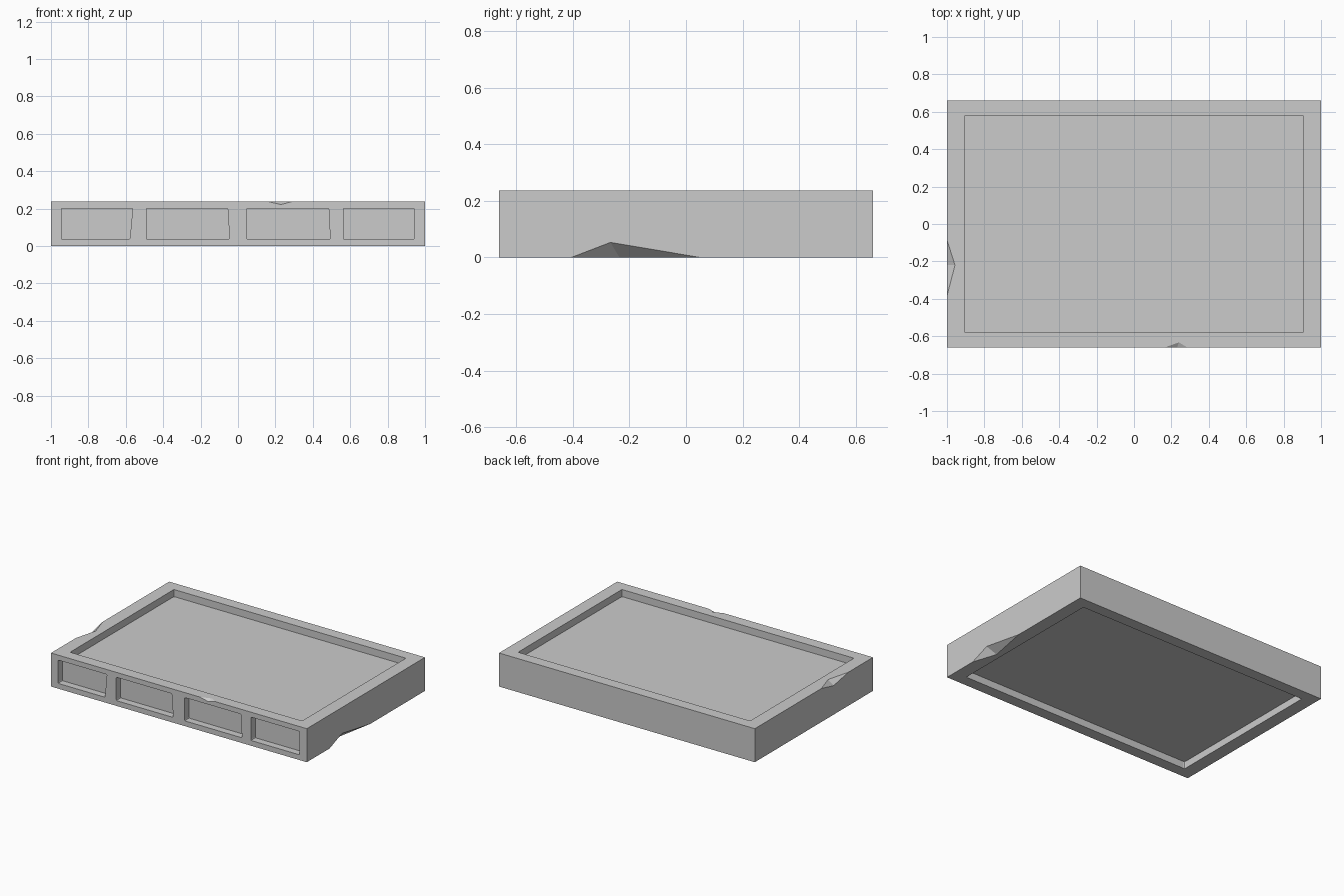
import bpy, bmesh
from mathutils import Vector

if "Cube" in bpy.data.objects:
    bpy.data.objects.remove(bpy.data.objects["Cube"])

HX, HY, H = 1.0, 0.66, 0.237


def make_object(name, bm):
    bmesh.ops.recalc_face_normals(bm, faces=bm.faces[:])
    mesh = bpy.data.meshes.new(name)
    bm.to_mesh(mesh)
    bm.free()
    obj = bpy.data.objects.new(name, mesh)
    bpy.context.collection.objects.link(obj)
    return obj


def prism(name, outline, direction, radius=0.0):
    """Extrude an outline and slightly round its side edges."""
    bm = bmesh.new()
    base = bm.faces.new([bm.verts.new(p) for p in outline])
    ext = bmesh.ops.extrude_face_region(bm, geom=[base], use_keep_orig=True)
    moved = [g for g in ext["geom"] if isinstance(g, bmesh.types.BMVert)]
    d = Vector(direction)
    bmesh.ops.translate(bm, vec=d, verts=moved)
    bmesh.ops.recalc_face_normals(bm, faces=bm.faces[:])
    if radius:
        sides = [e for e in bm.edges
                 if abs((e.verts[0].co - e.verts[1].co).normalized().dot(d.normalized())) > 0.99]
        bmesh.ops.bevel(bm, geom=sides, offset=radius, segments=2, profile=0.5, affect='EDGES')
    return make_object(name, bm)


def chip(name, a, b, p, q, t=0.3):
    """Broken edge: a, b lie on the edge; p, q end the inner crease."""
    a, b, p, q = map(Vector, (a, b, p, q))
    m = (p + q) / 2
    pts = [a + t * (a - m), b + t * (b - m), p + t * (p - q), q + t * (q - p)]
    bm = bmesh.new()
    v = [bm.verts.new(c) for c in pts]
    for i, j, k in ((0, 1, 2), (0, 1, 3), (0, 2, 3), (1, 2, 3)):
        bm.faces.new((v[i], v[j], v[k]))
    return make_object(name, bm)


def rect(x, y, z):
    return [(-x, -y, z), (x, -y, z), (x, y, z), (-x, y, z)]


# Main slab
slab = prism("stone_slab", rect(HX, HY, 0), (0, 0, H))

# Shallow trays in the top and the underside
cutters = [
    prism("top_recess", rect(0.907, 0.58, H - 0.05), (0, 0, 0.1), 0.007),
    prism("bottom_recess", rect(0.907, 0.58, 0.05), (0, 0, -0.1), 0.007),
]

# Front panels: left, right at the bottom, right at the top
for left, low, high in ((-0.945, -0.578, -0.563), (-0.49, -0.045, -0.055),
                        (0.045, 0.493, 0.485), (0.563, 0.943, 0.943)):
    y = -HY + 0.05
    outline = [(left, y, 0.037), (low, y, 0.037), (high, y, 0.202), (left, y, 0.202)]
    cutters.append(prism("front_panel_recess", outline, (0, -0.1, 0), 0.007))

# Chipped edges
cutters += [
    chip("front_chip", (0.165, -HY, H), (0.285, -HY, H), (0.24, -0.633, H), (0.23, -HY, 0.222)),
    chip("left_chip", (-HX, -0.385, H), (-HX, -0.085, H), (-0.957, -0.22, H), (-HX, -0.22, 0.205)),
    chip("right_chip", (HX, -0.405, 0), (HX, 0.05, 0), (0.945, -0.235, 0), (HX, -0.267, 0.053)),
]

# Carve everything out of the slab
bpy.context.view_layer.objects.active = slab
for c in cutters:
    mod = slab.modifiers.new(c.name, 'BOOLEAN')
    mod.operation = 'DIFFERENCE'
    mod.solver = 'EXACT'
    mod.object = c
    bpy.ops.object.modifier_apply(modifier=mod.name)
    bpy.data.objects.remove(c, do_unlink=True)
